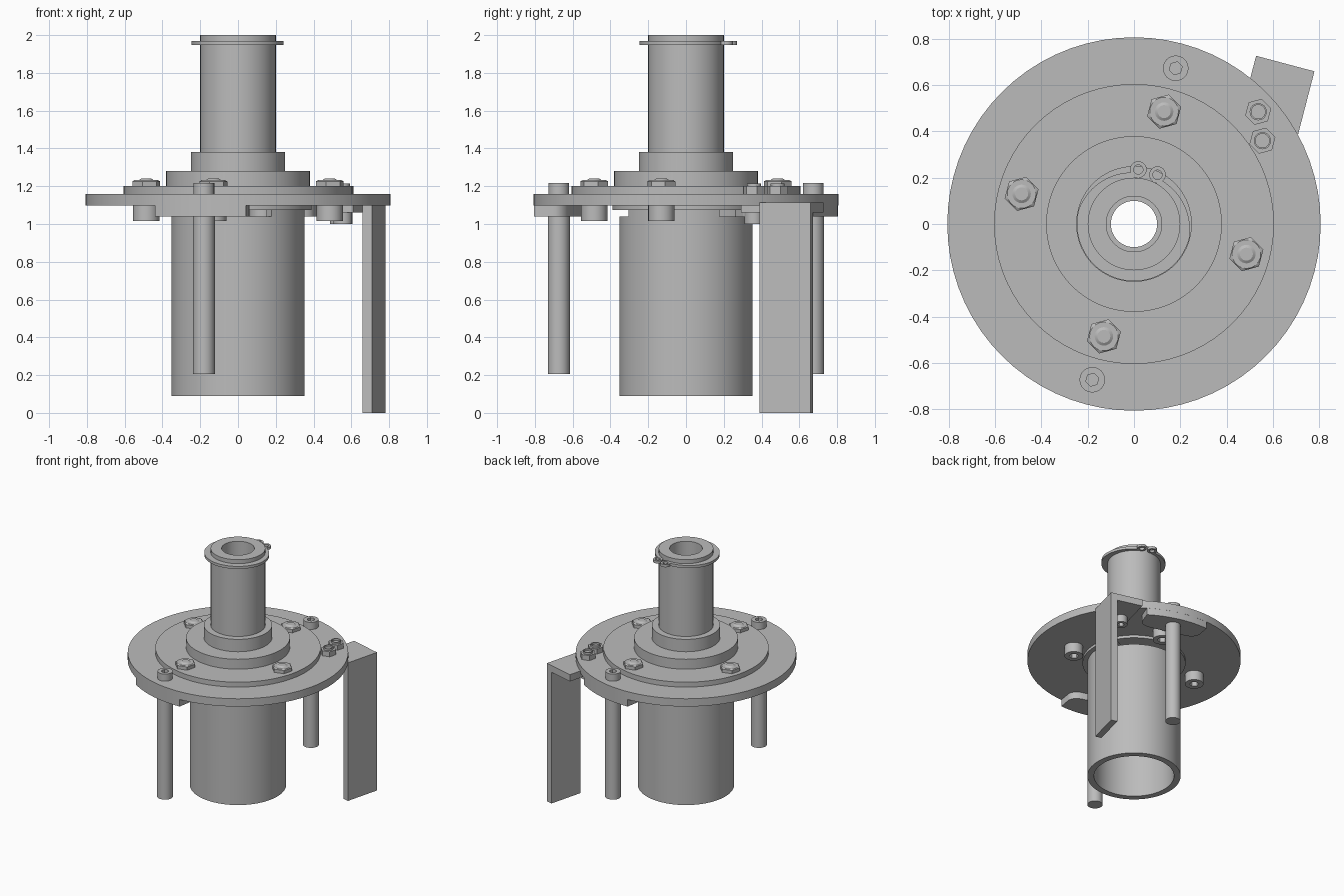
import bpy, bmesh, math
from math import sin, cos, pi, radians

cube = bpy.data.objects.get("Cube")
if cube:
    bpy.data.objects.remove(cube, do_unlink=True)

GREY = (0.5, 0.5, 0.5, 1)
metal = bpy.data.materials.new("plain grey metal")
metal.use_nodes = True
metal.diffuse_color = GREY
metal.node_tree.nodes["Principled BSDF"].inputs["Base Color"].default_value = GREY

TILT = radians(75)  # the fastener pattern is turned by this angle


def finish(name, bm, loc=(0, 0, 0), turn=0):
    bmesh.ops.recalc_face_normals(bm, faces=bm.faces)
    mesh = bpy.data.meshes.new(name)
    bm.to_mesh(mesh)
    bm.free()
    mesh.materials.append(metal)
    ob = bpy.data.objects.new(name, mesh)
    bpy.context.collection.objects.link(ob)
    ob.location = loc
    ob.rotation_euler.z = turn
    bpy.ops.object.select_all(action="DESELECT")
    ob.select_set(True)
    bpy.context.view_layer.objects.active = ob
    bpy.ops.object.shade_smooth_by_angle(angle=radians(30))
    return ob


def radius(r, a, hexed):
    # constant for a circle, corner radius r for a hexagon
    return r * cos(pi / 6) / cos(a % (pi / 3) - pi / 6) if hexed else r


def turned(name, profile, xy=(0, 0), turn=0, n=72, closed=False):
    """Stack rings of (radius, height[, hexagonal]); closed joins last to first."""
    bm = bmesh.new()
    rings = []
    for r, z, *hexed in profile:
        ring = []
        for i in range(n):
            a = 2 * pi * i / n
            q = radius(r, a + 1e-6, bool(hexed))
            ring.append(bm.verts.new((q * cos(a), q * sin(a), z)))
        rings.append(ring)
    pairs = list(zip(rings, rings[1:]))
    if closed:
        pairs.append((rings[-1], rings[0]))
    else:
        bm.faces.new(rings[0])
        bm.faces.new(rings[-1])
    for p, q in pairs:
        for i in range(n):
            j = (i + 1) % n
            bm.faces.new((p[i], p[j], q[j], q[i]))
    return finish(name, bm, (*xy, 0), turn)


def prism(name, points, z0, z1, turn=0):
    bm = bmesh.new()
    face = bm.faces.new([bm.verts.new((x, y, z0)) for x, y in points])
    out = bmesh.ops.extrude_face_region(bm, geom=[face])
    for v in out["geom"]:
        if isinstance(v, bmesh.types.BMVert):
            v.co.z = z1
    return finish(name, bm, turn=turn)


def polar(r, a):
    return r * cos(a), r * sin(a)


def socket_head(name, xy, r, seat, top):
    # cap screw head with a hexagonal recess, pointing up or down
    deep = seat + (top - seat) * 0.45
    turned(name, [(r, seat), (r, top), (r * 0.52, top, 1), (r * 0.52, deep, 1)], xy, TILT, 24)


# Hollow shaft, collar, stepped hub and mounting disc
turned("shaft_and_collar", [(0.12, 1.28), (0.25, 1.28), (0.25, 1.38), (0.2, 1.38),
                            (0.2, 2), (0.12, 2)], closed=True)
turned("hub", [(0.1, 1.2), (0.38, 1.2), (0.38, 1.28), (0.1, 1.28)], closed=True)
turned("step_disc", [(0.1, 1.16), (0.605, 1.16), (0.605, 1.2), (0.1, 1.2)], closed=True)
turned("mounting_disc", [(0.1, 1.097), (0.807, 1.097), (0.807, 1.16), (0.1, 1.16)], closed=True)
turned("under_flange", [(0.1, 1.075), (0.39, 1.075), (0.39, 1.097), (0.1, 1.097)], closed=True)

# Lower tube with two tabs reaching up to the flange
turned("lower_tube", [(0.303, 0.09), (0.353, 0.09), (0.353, 1.04), (0.303, 1.04)], closed=True)
for side in (-1, 1):
    arc = [side * pi / 2 + radians(d) for d in range(-45, 46, 5)]
    prism("tube_tab", [polar(0.353, a) for a in arc] + [polar(0.303, a) for a in reversed(arc)],
          1.04, 1.075, TILT)

# Retaining ring with an opening and two pierced ears
sweep = [radians(d) for d in range(14, 347, 4)]
prism("retaining_ring",
      [polar(0.247 - 0.025 * max(0, cos(a)), a) for a in sweep]
      + [polar(0.198, a) for a in reversed(sweep)], 1.947, 1.968, TILT)
for side in (-1, 1):
    ear = polar(0.236, TILT + side * radians(10.5))
    turned("ring_ear", [(0.02, 1.947), (0.036, 1.947), (0.036, 1.968), (0.02, 1.968)],
           ear, n=24, closed=True)

# Four through bolts: hex nut and rounded stud above, socket head below
for k in range(4):
    xy = polar(0.503, TILT + k * pi / 2)
    turned("hub_nut", [(0.076, 1.2, 1), (0.076, 1.226, 1), (0.062, 1.232)], xy, TILT, 24)
    turned("hub_stud", [(0.04, 1.2), (0.04, 1.232), (0.028, 1.24)], xy, n=24)
    socket_head("hub_bolt_head", xy, 0.07, 1.097, 1.017)

# Two hanging pins, each on a rounded pad beneath the disc rim
for side in (0, pi):
    xy = polar(0.697, TILT + side)
    turned("pin", [(0.058, 0.205), (0.058, 1.04)], xy, n=32)
    socket_head("pin_screw_head", xy, 0.055, 1.16, 1.217)
    rim = [polar(0.806, radians(d)) for d in range(-18, 19, 3)]
    corner = [(0.67 - 0.07 * sin(t), 0.15 + 0.09 * cos(t)) for t in
              [i * pi / 12 for i in range(7)]]
    inner = corner + [(x, -y) for x, y in reversed(corner)]
    prism("pin_pad", rim + inner, 1.04, 1.097, TILT + side)

# Angle bracket: upright leg plus a foot that passes under the disc
prism("bracket_leg", [(0.78, 0.66), (0.71, 0.39), (0.66, 0.403), (0.73, 0.673)], 0, 1.115)
prism("bracket_foot", [(0.73, 0.673), (0.66, 0.403), (0.61, 0.29), (0.47, 0.31),
                       (0.455, 0.45), (0.528, 0.727)], 1.06, 1.115)
for xy in ((0.537, 0.485), (0.555, 0.36)):
    turned("bracket_nut", [(0.058, 1.16, 1), (0.058, 1.2, 1)], xy, TILT, 24)
    turned("bracket_stud", [(0.037, 1.2), (0.037, 1.215), (0.03, 1.215), (0.03, 1.19)], xy, n=24)
    socket_head("bracket_bolt_head", xy, 0.05, 1.06, 1.0)
